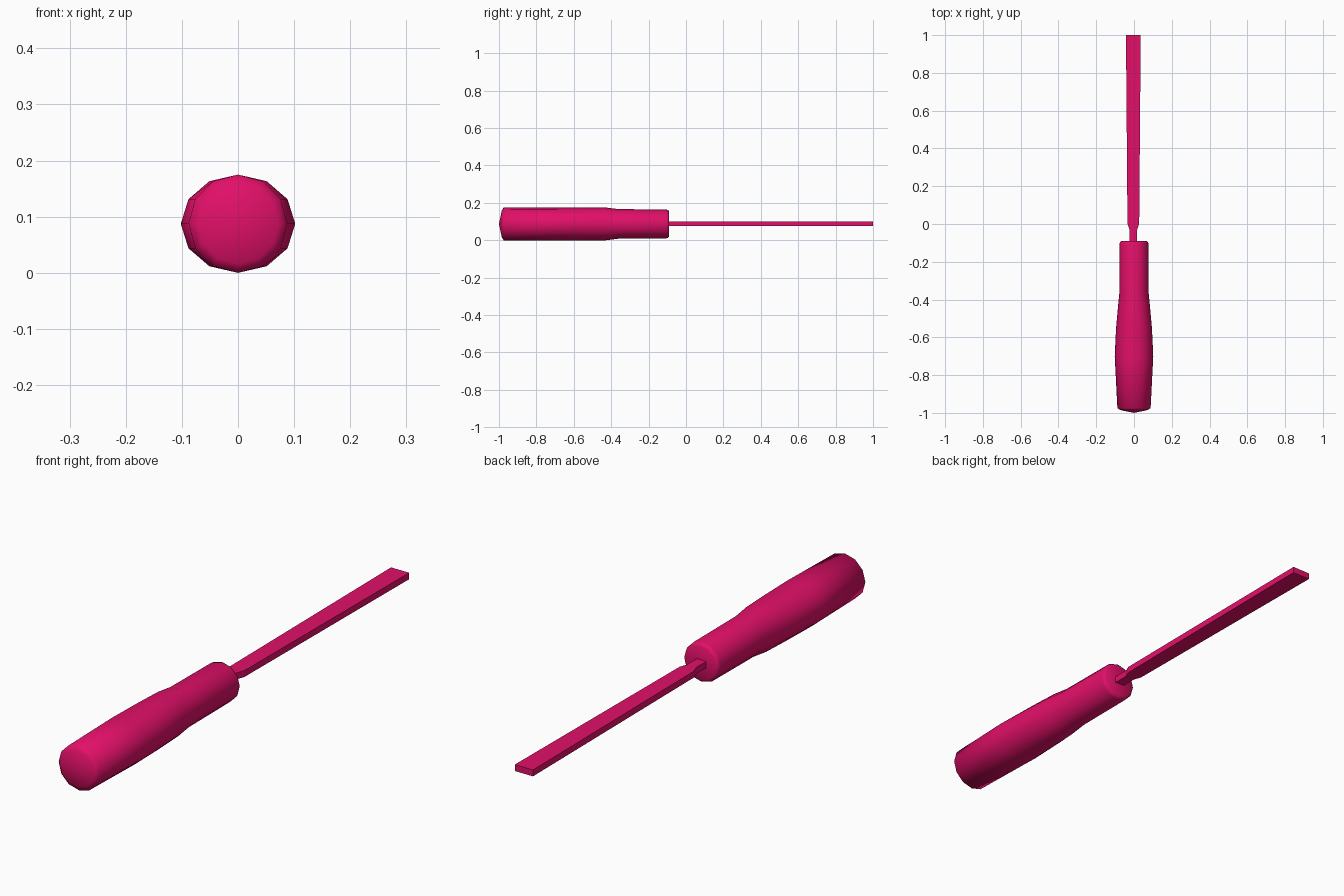
import bpy, bmesh, math

cube = bpy.data.objects.get("Cube")
if cube:
    bpy.data.objects.remove(cube, do_unlink=True)

CENTRE_Z = 0.0875
SIDES = 12

crimson = bpy.data.materials.new("crimson")
crimson.use_nodes = True
colour = (0.76, 0.005, 0.14, 1)
crimson.diffuse_color = colour
crimson.node_tree.nodes["Principled BSDF"].inputs["Base Color"].default_value = colour


def finish(bm, name, smooth_angle=None):
    """Turn a bmesh into a named, coloured object."""
    bmesh.ops.recalc_face_normals(bm, faces=bm.faces)
    mesh = bpy.data.meshes.new(name)
    bm.to_mesh(mesh)
    bm.free()
    mesh.materials.append(crimson)
    obj = bpy.data.objects.new(name, mesh)
    bpy.context.collection.objects.link(obj)
    if smooth_angle:
        bpy.ops.object.select_all(action="DESELECT")
        obj.select_set(True)
        bpy.context.view_layer.objects.active = obj
        bpy.ops.object.shade_smooth_by_angle(angle=math.radians(smooth_angle))
    return obj


def loft(bm, rings):
    """Bridge neighbouring rings of vertices with quads."""
    for a, b in zip(rings, rings[1:]):
        n = len(a)
        for i in range(n):
            j = (i + 1) % n
            bm.faces.new((a[i], a[j], b[j], b[i]))


# Handle: oval sections given as (y, half width, half height)
sections = [
    (-0.985, 0.072, 0.071), (-0.975, 0.088, 0.0875), (-0.70, 0.102, 0.0875),
    (-0.55, 0.095, 0.0875), (-0.43, 0.084, 0.0875), (-0.36, 0.077, 0.079),
    (-0.105, 0.077, 0.077), (-0.095, 0.074, 0.074), (-0.09, 0.066, 0.066),
]
bm = bmesh.new()
rings = []
for y, rx, rz in sections:
    angles = [math.tau * i / SIDES for i in range(SIDES)]
    rings.append([bm.verts.new((rx * math.cos(a), y, CENTRE_Z + rz * math.sin(a)))
                  for a in angles])
loft(bm, rings)
# Slightly domed butt and flat front end
tip = bm.verts.new((0, -1, CENTRE_Z))
for i in range(SIDES):
    bm.faces.new((rings[0][i], rings[0][(i + 1) % SIDES], tip))
bm.faces.new(rings[-1])
finish(bm, "handle", 62)

# Blade with narrow neck: flat bar sections given as (y, half width)
BLADE_X = -0.0035
HALF_THICK = 0.0125
bm = bmesh.new()
rings = []
for y, w in [(-0.12, 0.02), (-0.03, 0.02), (0.0, 0.031), (1.0, 0.039)]:
    corners = [(-1, -1), (1, -1), (1, 1), (-1, 1)]
    rings.append([bm.verts.new((BLADE_X + sx * w, y, CENTRE_Z + sz * HALF_THICK))
                  for sx, sz in corners])
loft(bm, rings)
bm.faces.new(rings[0])
bm.faces.new(rings[-1])
finish(bm, "blade")
